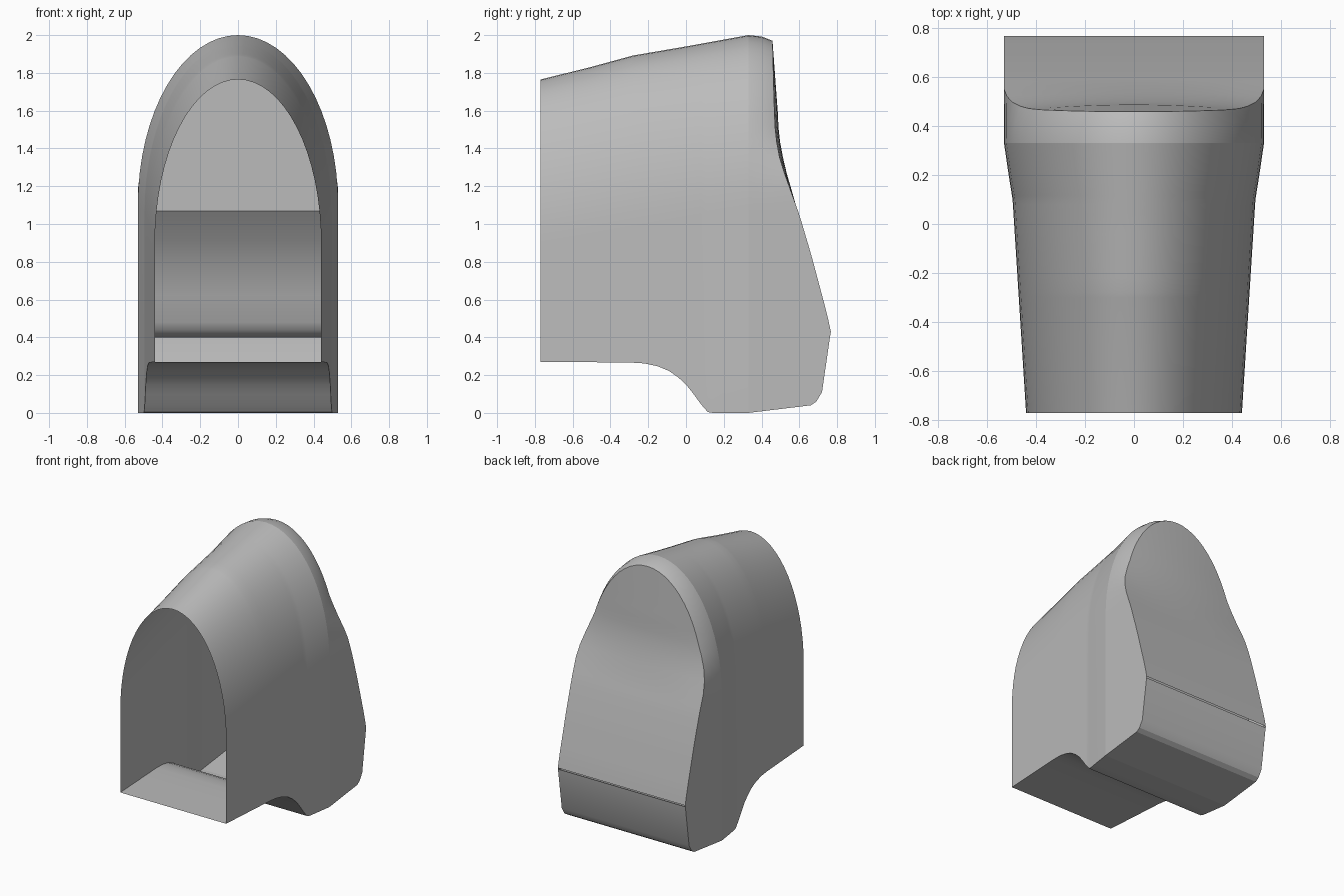
import bpy, bmesh, math

cube = bpy.data.objects.get("Cube")
if cube:
    bpy.data.objects.remove(cube, do_unlink=True)

GREY = (0.5, 0.5, 0.5, 1)
grey = bpy.data.materials.new("plain grey")
grey.use_nodes = True
grey.diffuse_color = GREY
grey.node_tree.nodes["Principled BSDF"].inputs["Base Color"].default_value = GREY


def lerp_table(table, v):
    """Linear interpolation in a list of (key, value) pairs."""
    if v <= table[0][0]:
        return table[0][1]
    for (a, p), (b, q) in zip(table, table[1:]):
        if v <= b:
            return p + (q - p) * (v - a) / (b - a)
    return table[-1][1]


def finish(bm, name, angle=30):
    bmesh.ops.remove_doubles(bm, verts=bm.verts, dist=0.0005)
    bmesh.ops.recalc_face_normals(bm, faces=bm.faces)
    mesh = bpy.data.meshes.new(name)
    bm.to_mesh(mesh)
    bm.free()
    mesh.materials.append(grey)
    obj = bpy.data.objects.new(name, mesh)
    bpy.context.collection.objects.link(obj)
    bpy.ops.object.select_all(action="DESELECT")
    obj.select_set(True)
    bpy.context.view_layer.objects.active = obj
    bpy.ops.object.shade_smooth_by_angle(angle=math.radians(angle))
    return obj


def bridge(bm, rows):
    """Join rows of points with quads."""
    grid = [[bm.verts.new(p) for p in row] for row in rows]
    for r, s in zip(grid, grid[1:]):
        for i in range(len(r) - 1):
            bm.faces.new((r[i], r[i + 1], s[i + 1], s[i]))


# Shared dimensions
W, JOIN, SPRING, TOP = 0.53, 0.33, 1.1, 2.0
STEPS = 16
half_width = [(-0.77, 0.44), (0.1, 0.495), (0.2, 0.511), (JOIN, W)]
crown = [(-0.77, 1.765), (-0.5, 1.832), (-0.28, 1.892), (0, 1.94), (JOIN, TOP)]
underside = [(-0.77, 0.27), (-0.3, 0.267), (-0.22, 0.262), (-0.15, 0.247),
             (-0.09, 0.222), (-0.04, 0.187), (0, 0.15), (0.04, 0.1),
             (0.08, 0.045), (0.115, 0.005), (0.14, 0), (JOIN, 0)]

# Tunnel shell: arched sections lofted from the open front to the join
stations = sorted({y for y, _ in crown + half_width + underside})
rows = []
for y in stations:
    w, top, low = (lerp_table(t, y) for t in (half_width, crown, underside))
    spring = 0.9 + (SPRING - 0.9) * (y + 0.77) / (JOIN + 0.77)
    arch = [(w * math.cos(a), y, spring + (top - spring) * math.sin(a))
            for a in (math.pi * i / (2 * STEPS) for i in range(2 * STEPS + 1))]
    rows.append([(w, y, low)] + arch + [(-w, y, low), (w, y, low)])
bm = bmesh.new()
bridge(bm, rows)
finish(bm, "tunnel_shell")

# Heel: side walls, sole and lower back behind the tunnel
sole = [(JOIN, 0), (0.66, 0.04), (0.69, 0.06), (0.72, 0.11), (0.765, 0.42)]
seam = [(0.765, 0.42), (0.73, 0.405), (0.69, 0.398), (0.65, 0.41), (0.62, 0.44),
        (0.6, 0.48), (0.57, 0.62), (0.52, 0.78), (0.44, 0.92), (0.36, 1.03), (JOIN, 1.07)]
bm = bmesh.new()
for x in (W, -W):
    bm.faces.new([bm.verts.new((x, y, z)) for y, z in sole + seam[1:]])
bridge(bm, [[(W, y, z), (-W, y, z)] for y, z in sole])
finish(bm, "heel", 25)

# Back cushion: front rows follow the seam and arch, back rows follow the panel
panel_y = [(0.43, 0.767), (0.53, 0.745), (0.83, 0.665), (1.05, 0.6), (1.28, 0.517),
           (1.38, 0.487), (1.5, 0.472), (1.65, 0.466), (1.97, 0.458)]
front, back, mid = [], [], []
for i, (y, z) in enumerate(seam):
    front.append((W, y, z))
    zb = 0.43 + (1.07 - 0.43) * i / (len(seam) - 1)
    back.append((W, lerp_table(panel_y, zb), zb))
for i in range(STEPS + 1):
    a = math.pi / 2 * i / STEPS
    front.append((W * math.cos(a), JOIN, SPRING + (TOP - SPRING) * math.sin(a)))
    z = SPRING + 0.87 * math.sin(a)
    inset = lerp_table([(1.26, W), (1.36, 0.515), (1.5, 0.49)], z)
    x = W if z < 1.26 else inset * math.cos(a)
    back.append((x, lerp_table(panel_y, z), z))
for f, b in zip(front, back):
    y = f[1] + 0.55 * (b[1] - f[1])
    mid.append((f[0] + 0.25 * (b[0] - f[0]), y, f[2] + 0.25 * (b[2] - f[2])))

bm = bmesh.new()
for side in (1, -1):
    bridge(bm, [[(side * x, y, z) for x, y, z in ring] for ring in (front, mid, back)])
bridge(bm, [[(x, y, z), (-x, y, z)] for x, y, z in front[:-1]])
bridge(bm, [[(x, y, z), (-x, y, z)] for x, y, z in front[-2:]])
bulge = [(1.1, 0), (1.35, 0.018), (1.6, 0.018), (1.97, 0)]
bridge(bm, [[(x * u / 5, y + lerp_table(bulge, z) * (1 - (u / 5) ** 2), z)
             for u in range(-5, 6)] for x, y, z in back])
bmesh.ops.dissolve_degenerate(bm, dist=0.0005, edges=bm.edges)
finish(bm, "back_cushion")
